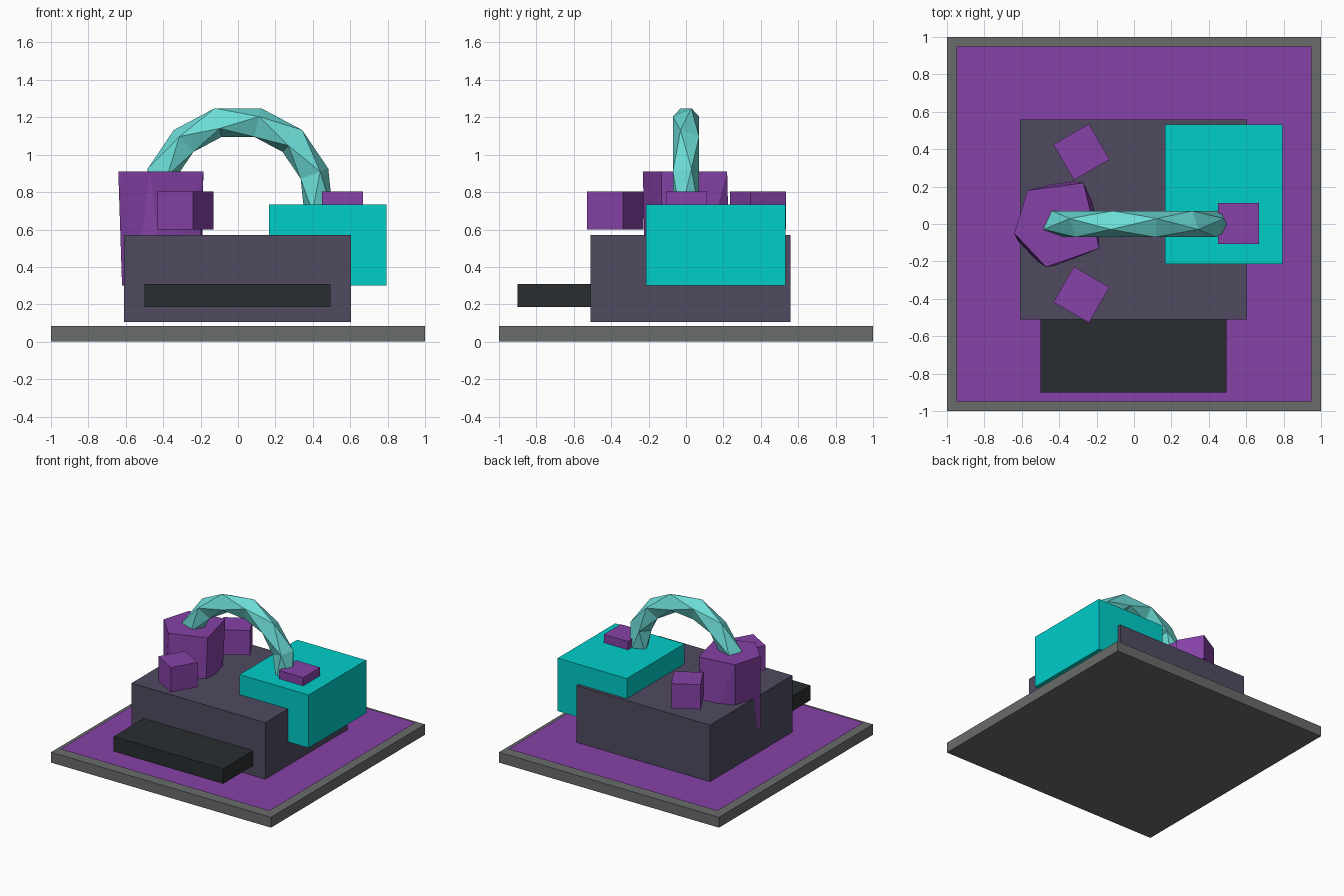
import bpy, bmesh
from math import sin, cos, pi, radians
from mathutils import Vector

if "Cube" in bpy.data.objects:
    bpy.data.objects.remove(bpy.data.objects["Cube"])


def material(name, r, g, b):
    m = bpy.data.materials.new(name)
    m.diffuse_color = (r, g, b, 1)
    m.use_nodes = True
    m.node_tree.nodes["Principled BSDF"].inputs["Base Color"].default_value = m.diffuse_color
    return m


PURPLE = material("purple", 0.24, 0.055, 0.39)
SLATE = material("slate", 0.08, 0.07, 0.12)
BLACK = material("near_black", 0.022, 0.027, 0.03)
CYAN = material("cyan", 0.0, 0.62, 0.59)
PALE = material("pale_cyan", 0.15, 0.72, 0.68)
GREY = material("stone_grey", 0.14, 0.15, 0.145)


def finish(name, bm, mat):
    bmesh.ops.recalc_face_normals(bm, faces=bm.faces)
    me = bpy.data.meshes.new(name)
    bm.to_mesh(me)
    bm.free()
    ob = bpy.data.objects.new(name, me)
    me.materials.append(mat)
    bpy.context.collection.objects.link(ob)
    return ob


def box(name, x, y, z, mat, turn=0):
    bm = bmesh.new()
    bmesh.ops.create_cube(bm, size=1)
    bmesh.ops.scale(bm, verts=bm.verts, vec=(x[1] - x[0], y[1] - y[0], z[1] - z[0]))
    ob = finish(name, bm, mat)
    ob.location = [(a + b) / 2 for a, b in (x, y, z)]
    ob.rotation_euler.z = radians(turn)
    return ob


# Base slab with a thin sheet hovering just above it
box("base_slab", (-1, 1), (-1, 1), (0, 0.085), GREY)
bm = bmesh.new()
bmesh.ops.create_grid(bm, x_segments=1, y_segments=1, size=0.95)
finish("ground_sheet", bm, PURPLE).location.z = 0.105

# Main blocks
box("main_body", (-0.61, 0.605), (-0.51, 0.56), (0.105, 0.57), SLATE)
box("front_step", (-0.5, 0.495), (-0.9, -0.4), (0.187, 0.31), BLACK)
box("side_block", (0.165, 0.793), (-0.215, 0.533), (0.30, 0.735), CYAN)

# Small cubes: one set into the side block, two turned beside the drum
box("block_cap", (0.448, 0.668), (-0.107, 0.113), (0.6, 0.803), PURPLE)
for label, yc, turn in (("back", 0.385, 30), ("front", -0.378, -30)):
    box(label + "_cube", (-0.391, -0.171), (yc - 0.11, yc + 0.11), (0.6, 0.803), PURPLE, turn)

# Faceted drum: uneven pentagon on top, different outline at the bottom
top = [(-0.64, -0.05), (-0.57, 0.18), (-0.27, 0.22), (-0.185, -0.13), (-0.47, -0.23)]
bottom = [(-0.62, -0.09), (-0.55, -0.18), (-0.40, -0.22), (-0.21, -0.13),
          (-0.195, 0.06), (-0.34, 0.235), (-0.55, 0.15)]
bm = bmesh.new()
for pts, z in ((top, 0.91), (bottom, 0.30)):
    for x, y in pts:
        bm.verts.new((x, y, z))
bmesh.ops.convex_hull(bm, input=bm.verts)
bmesh.ops.dissolve_limit(bm, angle_limit=0.01, verts=bm.verts, edges=bm.edges)
finish("faceted_drum", bm, PURPLE)

# Arched tube: four-sided rings, each twisted an eighth turn, joined by triangles
bm = bmesh.new()
rings, N, S = [], 8, 4
for i in range(N):
    a = radians(188 - 196 * i / (N - 1))
    out = Vector((cos(a), 0, sin(a)))
    ring = []
    for k in range(S):
        t = (k + i * 0.5 + 0.25) * 2 * pi / S
        p = out * (0.435 + 0.085 * cos(t)) + Vector((0, 0.076 * sin(t), 0.75))
        ring.append(bm.verts.new(p))
    rings.append(ring)
for r0, r1 in zip(rings, rings[1:]):
    for k in range(S):
        n = (k + 1) % S
        bm.faces.new((r0[k], r0[n], r1[k]))
        bm.faces.new((r0[n], r1[n], r1[k]))
bm.faces.new(rings[0])
bm.faces.new(rings[-1])
finish("arched_tube", bm, PALE)
